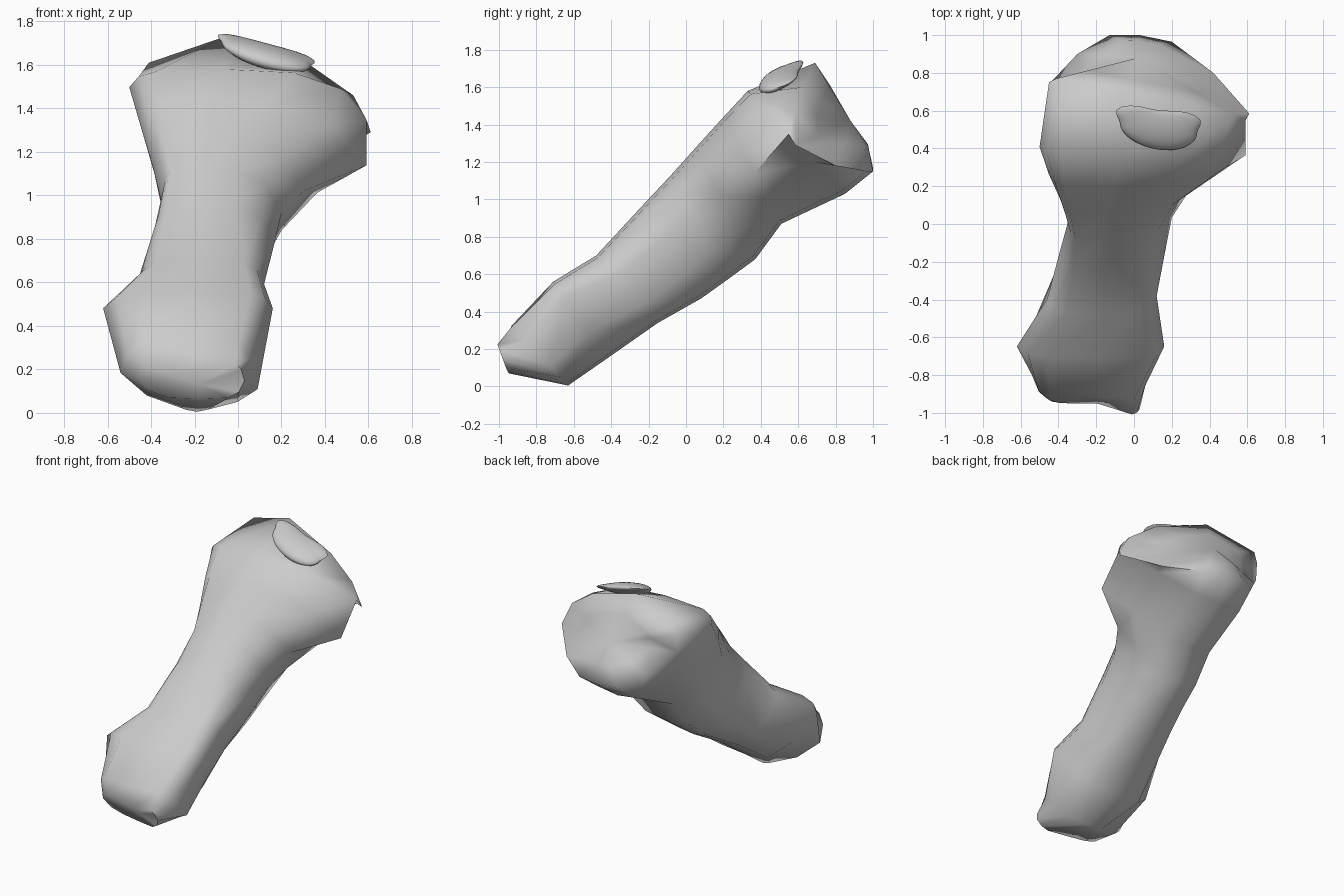
import bpy, bmesh
from math import radians
from mathutils import Vector, Matrix

if "Cube" in bpy.data.objects:
    bpy.data.objects.remove(bpy.data.objects["Cube"])


def section(top, bot, left, right, top_flat, bot_flat, k_low=0.28, dent=0.0):
    """12-point cross-section; t runs 0 (top profile) to 1 (bottom profile)."""
    def mid(a, b, corner, k):
        m = ((a[0] + b[0]) / 2, (a[1] + b[1]) / 2)
        return (m[0] + k * (corner[0] - m[0]), m[1] + k * (corner[1] - m[1]))
    TL, TR = (top_flat[0], 0.02), (top_flat[1], 0.03)
    BL, BR = (bot_flat[0], 0.97), (bot_flat[1], 0.97)
    TC = (sum(top_flat) / 2, dent)
    BC = (sum(bot_flat) / 2, 1.0)
    pts = [TC, TR, mid(TR, right, (right[0], 0), 0.28), right,
           mid(right, BR, (right[0], 1), k_low), BR, BC, BL,
           mid(left, BL, (left[0], 1), max(k_low, 0.1)), left,
           mid(TL, left, (left[0], 0), 0.28), TL]
    return [Vector((x, top[0] + t * (bot[0] - top[0]), top[1] + t * (bot[1] - top[1])))
            for x, t in pts]


def finish(bm, name, angle):
    bmesh.ops.recalc_face_normals(bm, faces=bm.faces)
    me = bpy.data.meshes.new(name)
    bm.to_mesh(me)
    bm.free()
    ob = bpy.data.objects.new(name, me)
    bpy.context.collection.objects.link(ob)
    bpy.ops.object.select_all(action='DESELECT')
    ob.select_set(True)
    bpy.context.view_layer.objects.active = ob
    bpy.ops.object.shade_smooth_by_angle(angle=radians(angle))
    return ob


# Bone body: sections from the lower front knuckle to the upper back head
rings = [
    section((-0.97, 0.23), (-0.91, 0.065), (-0.46, 0.4), (0.03, 0.5), (-0.38, -0.01), (-0.32, -0.04), 0.28, 0.35),
    section((-0.94, 0.33), (-0.63, 0.005), (-0.54, 0.45), (0.09, 0.68), (-0.44, 0.0), (-0.24, -0.14), 0.2, 0.08),
    section((-0.71, 0.56), (-0.40, 0.165), (-0.62, 0.2), (0.16, 0.2), (-0.46, 0.06), (-0.38, 0.0), 0.2),
    section((-0.48, 0.70), (-0.15, 0.34), (-0.46, 0.25), (0.12, 0.3), (-0.36, 0.03), (-0.33, 0.0)),
    section((-0.23, 0.97), (0.08, 0.47), (-0.39, 0.3), (0.17, 0.36), (-0.32, 0.0), (-0.27, 0.03), 0.2),
    section((-0.08, 1.13), (0.22, 0.57), (-0.35, 0.3), (0.20, 0.38), (-0.31, 0.0), (-0.25, 0.05), 0.15),
    section((0.05, 1.275), (0.37, 0.68), (-0.39, 0.25), (0.30, 0.43), (-0.34, 0.04), (-0.24, 0.08), 0.1),
    section((0.20, 1.44), (0.51, 0.87), (-0.45, 0.2), (0.59, 0.53), (-0.37, 0.14), (-0.24, 0.14), 0.0),
    section((0.33, 1.58), (0.85, 1.03), (-0.50, 0.15), (0.59, 0.42), (-0.38, 0.26), (-0.22, 0.15), 0.0),
]
# Rim of the head, running diagonally around the back face
rings.append([Vector(p) for p in (
    (-0.06, 0.69, 1.73), (0.33, 0.62, 1.60), (0.53, 0.58, 1.46), (0.61, 0.585, 1.29),
    (0.42, 0.80, 1.18), (0.20, 0.965, 1.15), (0.03, 1.0, 1.15), (-0.13, 1.0, 1.17),
    (-0.30, 0.90, 1.27), (-0.45, 0.74, 1.42), (-0.45, 0.75, 1.55), (-0.41, 0.77, 1.61))])
# Inner ring keeps the back face slightly swollen near the bottom
centre_back = Vector((0.02, 0.88, 1.42))
rings.append([p.lerp(centre_back, 0.4) + Vector((0, 0.6, 0.8)) * max(0, 1.3 - p.z) * 0.25
              for p in rings[-1]])

bm = bmesh.new()
loops = [[bm.verts.new(p) for p in r] for r in rings]
for a, b in zip(loops, loops[1:]):
    for i in range(12):
        j = (i + 1) % 12
        bm.faces.new((a[i], a[j], b[j], b[i]))
# Notched front end and nearly flat back end
for loop, centre in ((loops[0], (-0.18, -0.925, 0.13)), (loops[-1], centre_back)):
    c = bm.verts.new(centre)
    for i in range(12):
        bm.faces.new((loop[i], loop[(i + 1) % 12], c))
# Right front knuckle reaches further forward than the left
for v in loops[0]:
    v.co.y -= 0.04 * max(-0.5, min(1.0, (v.co.x + 0.2) / 0.18))
finish(bm, "bone_body", 75)

# Rounded pad lying on top of the head
bm = bmesh.new()
bmesh.ops.create_uvsphere(bm, u_segments=32, v_segments=12, radius=1)
for v in bm.verts:
    x, y, z = v.co
    square = 1 + 0.35 * (x * y) ** 2 * 4 * (y > 0)      # squarer back corners
    y *= 0.8 if y > 0 else 1.0
    v.co = (x * square, y * square, z * (1 - 0.35 * y))
u = Vector((0.205, -0.025, -0.055))
w = Vector((0.0, 0.115, 0.05))
n = u.cross(w).normalized() * 0.04
m = Matrix((u, w, n)).transposed().to_4x4()
m.translation = (0.13, 0.51, 1.65)
bmesh.ops.transform(bm, matrix=m, verts=bm.verts)
finish(bm, "top_pad", 75)
